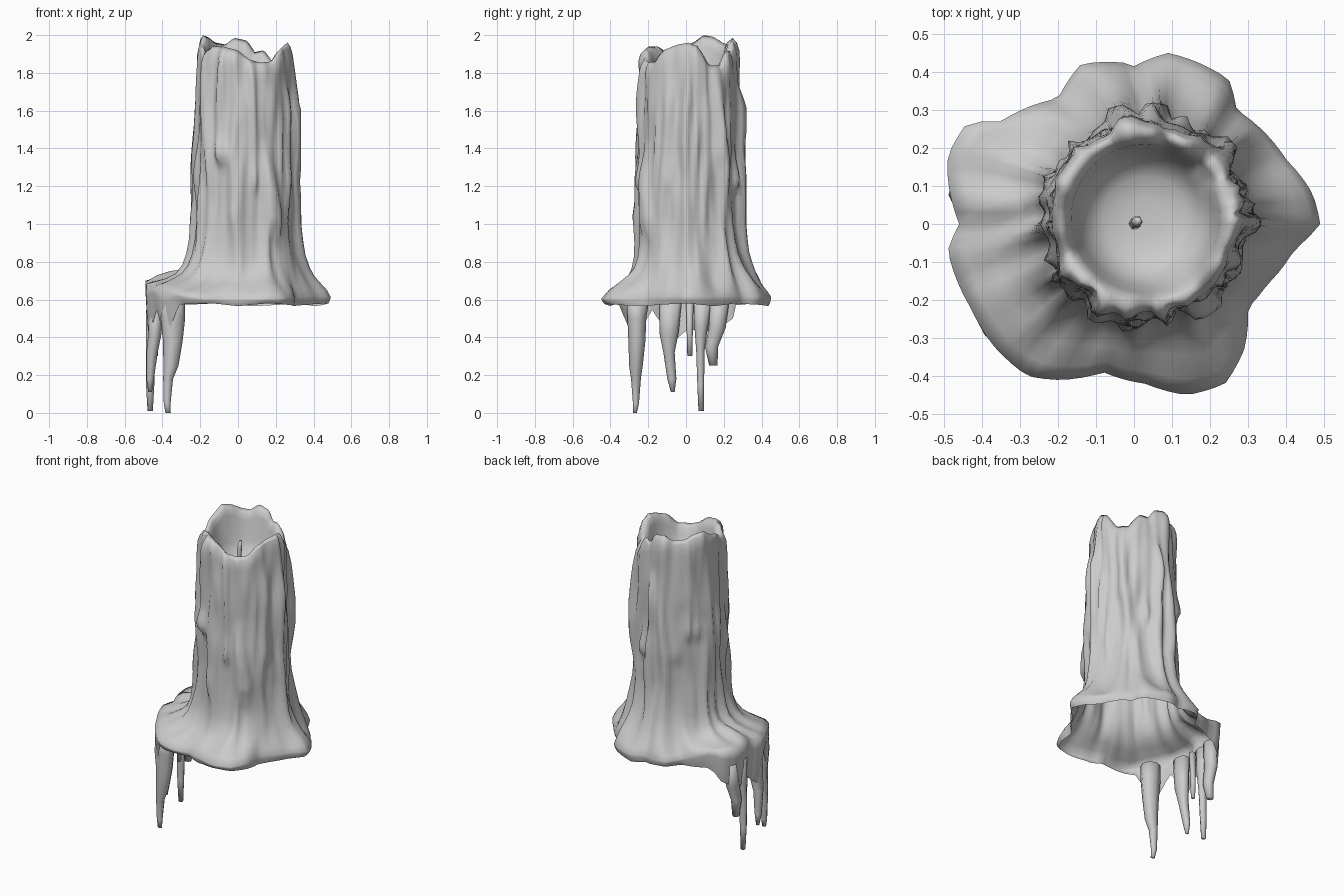
import bpy, bmesh, math, random
from mathutils import Vector, noise

if "Cube" in bpy.data.objects:
    bpy.data.objects.remove(bpy.data.objects["Cube"])
random.seed(7)
N = 96
CX, CY = 0.03, 0.015


def table(pts):
    """Periodic linear lookup over degrees."""
    pts = sorted(pts)
    pts = [(pts[-1][0] - 360, pts[-1][1])] + pts + [(pts[0][0] + 360, pts[0][1])]

    def f(a):
        a %= 360
        for (a0, v0), (a1, v1) in zip(pts, pts[1:]):
            if a0 <= a <= a1:
                return v0 + (v1 - v0) * (a - a0) / max(a1 - a0, 1e-6)
    return f


# skirt outline seen from above
outline = [(.09, .45), (.25, .38), (.27, .3), (.4, .17), (.47, .08), (.49, 0), (.42, -.07),
           (.35, -.16), (.3, -.22), (.29, -.33), (.24, -.42), (.14, -.45), (.03, -.42),
           (-.08, -.39), (-.2, -.41), (-.28, -.4), (-.37, -.32), (-.43, -.22), (-.49, -.07),
           (-.46, 0), (-.49, .12), (-.49, .18), (-.44, .265), (-.35, .27), (-.2, .33),
           (-.14, .42), (-.03, .425), (0, .415)]
edge_r = table([(math.degrees(math.atan2(y, x)) % 360, math.hypot(x, y)) for x, y in outline])
rim_z = table([(0, 1.96), (12, 1.94), (28, 1.84), (45, 1.84), (62, 1.92), (75, 1.91), (85, 1.97),
               (102, 1.985), (115, 1.95), (130, 1.96), (145, 1.99), (160, 2.0), (174, 1.96),
               (190, 1.94), (205, 1.9), (225, 1.94), (242, 1.94), (262, 1.92), (278, 1.87),
               (292, 1.855), (309, 1.86), (324, 1.92), (345, 1.95)])
# weights for the left-hand shelf and the abrupt front foot
shelf = table([(0, 0), (120, 0), (148, 1), (175, .9), (200, .6), (225, .3), (245, 0)])
foot = table([(0, 0), (200, 0), (230, .7), (250, 1), (285, 1), (310, .6), (335, 0)])
hem_z = table([(0, .58), (20, .565), (40, .58), (80, .565), (105, .58), (145, .57), (150, .5),
               (160, .45), (170, .42), (178, .45), (188, .38), (196, .47), (203, .55), (209, .46),
               (216, .38), (222, .48), (229, .575), (250, .58), (270, .565), (290, .58), (320, .565)])

# wax runs on the column: angle, width, height, bottom, top
runs = []
for i in range(36):
    runs.append((i * 360 / 36 + random.uniform(-6, 6), random.uniform(3, 7),
                 random.uniform(.01, .045), random.choice([.5, .5, .5, .95, 1.15, 1.3, 1.5]),
                 random.choice([2.1, 1.95, 1.8, 1.5])))


def body_r(a, z):
    t = math.radians(a)
    r = .243 + .018 * max(0, (1.9 - z))
    r += .014 * noise.noise(Vector((math.cos(t) * 5, math.sin(t) * 5, z * 4)))
    for i, (a0, w, h, zb, zt) in enumerate(runs):
        d = (a - a0 + 2 * math.sin(z * 6 + i) + 180) % 360 - 180
        if abs(d) > 3 * w:
            continue
        k = min(1, max(0, (z - zb) / .06)) * min(1, max(.2, (zt - z) / .25))
        k *= 1 + .6 * math.exp(-((z - zb - .09) / .08) ** 2) + .3 * math.sin(z * 9 + i * 2)
        r += h * k * math.exp(-(d / w) ** 2)
    return min(r, .305)


flare = [(1.0, .0), (.92, .06), (.85, .14), (.79, .29), (.74, .45), (.69, .67), (.65, .87), (.615, 1)]
flare_shelf = [(1.0, 0), (.92, .0), (.84, .03), (.78, .1), (.74, .25), (.725, .5), (.715, .8), (.705, 1)]
flare_foot = [(1.0, 0), (.9, .0), (.82, .03), (.76, .12), (.71, .3), (.68, .5), (.645, .8), (.605, 1)]


def column(a):
    """Points of one vertical section, from pool centre out and down to the hem."""
    c, s = math.cos(math.radians(a)), math.sin(math.radians(a))
    zr = rim_z(a)
    R, w, q = edge_r(a), shelf(a), foot(a)
    q *= 1 - w
    pts = []

    def at(r, z):
        pts.append((CX + r * c, CY + r * s, z))

    # melted pool and rim
    rt = body_r(a, zr)
    for r, z in ((.05, 1.66), (.11, 1.67), (.15, 1.7), (.178, 1.77), (.195, zr - .06),
                 (.207, zr - .02), ((.21 + rt) / 2, zr)):
        at(r, z)
    # column
    for i in range(26):
        z = zr - .025 + (1.04 - zr + .025) * i / 25
        at(body_r(a, z) - (.008 if i == 0 else 0), z)

    def blend(f, z):
        rb = body_r(a, max(z, .85))
        pts.append(((CX + rb * c) * (1 - f) + R * c * f, (CY + rb * s) * (1 - f) + R * s * f, z))

    # flared skirt
    for p0, p1, p2 in zip(flare, flare_shelf, flare_foot):
        z, f = (u * (1 - w - q) + v * w + t * q for u, v, t in zip(p0, p1, p2))
        n = noise.noise(Vector((c * 4, s * 4, z * 3)))
        blend(f, z + .05 * n * f * (1 - f) * 4)
    # hanging hem, open underneath
    ze, zh = pts[-1][2], hem_z(a)
    for k in (.25, .5, .75, 1):
        blend(1 - .08 * k * k, ze + (zh - ze) * k)
    return pts


def make(name, verts, faces):
    me = bpy.data.meshes.new(name)
    me.from_pydata(verts, [], faces)
    bm = bmesh.new()
    bm.from_mesh(me)
    bmesh.ops.recalc_face_normals(bm, faces=bm.faces)
    bm.to_mesh(me)
    bm.free()
    me.polygons.foreach_set("use_smooth", [True] * len(me.polygons))
    ob = bpy.data.objects.new(name, me)
    bpy.context.collection.objects.link(ob)
    return ob


# candle wax shell
cols = [column(i * 360 / N) for i in range(N)]
M = len(cols[0])
verts = [p for col in cols for p in col] + [(CX, CY, 1.66)]
faces = [(i * M + j, i * M + j + 1, (i + 1) % N * M + j + 1, (i + 1) % N * M + j)
         for i in range(N) for j in range(M - 1)]
faces += [(i * M, (i + 1) % N * M, N * M) for i in range(N)]
make("candle_wax", verts, faces)


def tube(name, rings, n=8):
    """Closed tapered tube; rings are x, y, z, half width x, half width y."""
    v = [(x + rx * math.cos(t * math.tau / n), y + ry * math.sin(t * math.tau / n), z)
         for x, y, z, rx, ry in rings for t in range(n)]
    f = [(k * n + t, k * n + (t + 1) % n, (k + 1) * n + (t + 1) % n, (k + 1) * n + t)
         for k in range(len(rings) - 1) for t in range(n)]
    f += [tuple(range(n)), tuple(range(len(v) - n, len(v)))]
    make(name, v, f)


# hanging drips
tube("drip_front", [(-.34, -.255, .6, .06, .06), (-.345, -.26, .5, .065, .05),
                    (-.345, -.26, .38, .052, .045), (-.355, -.265, .25, .04, .036),
                    (-.37, -.265, .18, .026, .026), (-.375, -.265, .05, .018, .016),
                    (-.37, -.27, 0, .014, .01)])
tube("drip_middle", [(-.43, -.08, .6, .04, .06), (-.44, -.09, .42, .035, .05),
                     (-.455, -.09, .32, .03, .03), (-.465, -.075, .18, .02, .024),
                     (-.465, -.07, .11, .01, .01)])
tube("drip_long", [(-.45, .09, .6, .035, .05), (-.455, .08, .45, .032, .035),
                   (-.462, .076, .33, .026, .022), (-.465, .078, .15, .022, .018),
                   (-.465, .08, .01, .014, .014)])
tube("drip_back", [(-.44, .18, .6, .045, .05), (-.45, .165, .45, .035, .045),
                   (-.455, .135, .35, .03, .035), (-.46, .145, .25, .022, .022)])
tube("drip_small", [(-.43, .02, .6, .02, .02), (-.435, .02, .42, .015, .016),
                    (-.435, .02, .3, .012, .013)])

# wick
tube("wick", [(.0, .0, 1.62, .016, .016), (.004, .002, 1.72, .014, .015),
              (.008, .006, 1.81, .015, .016), (.012, .008, 1.85, .009, .01)], 6)
